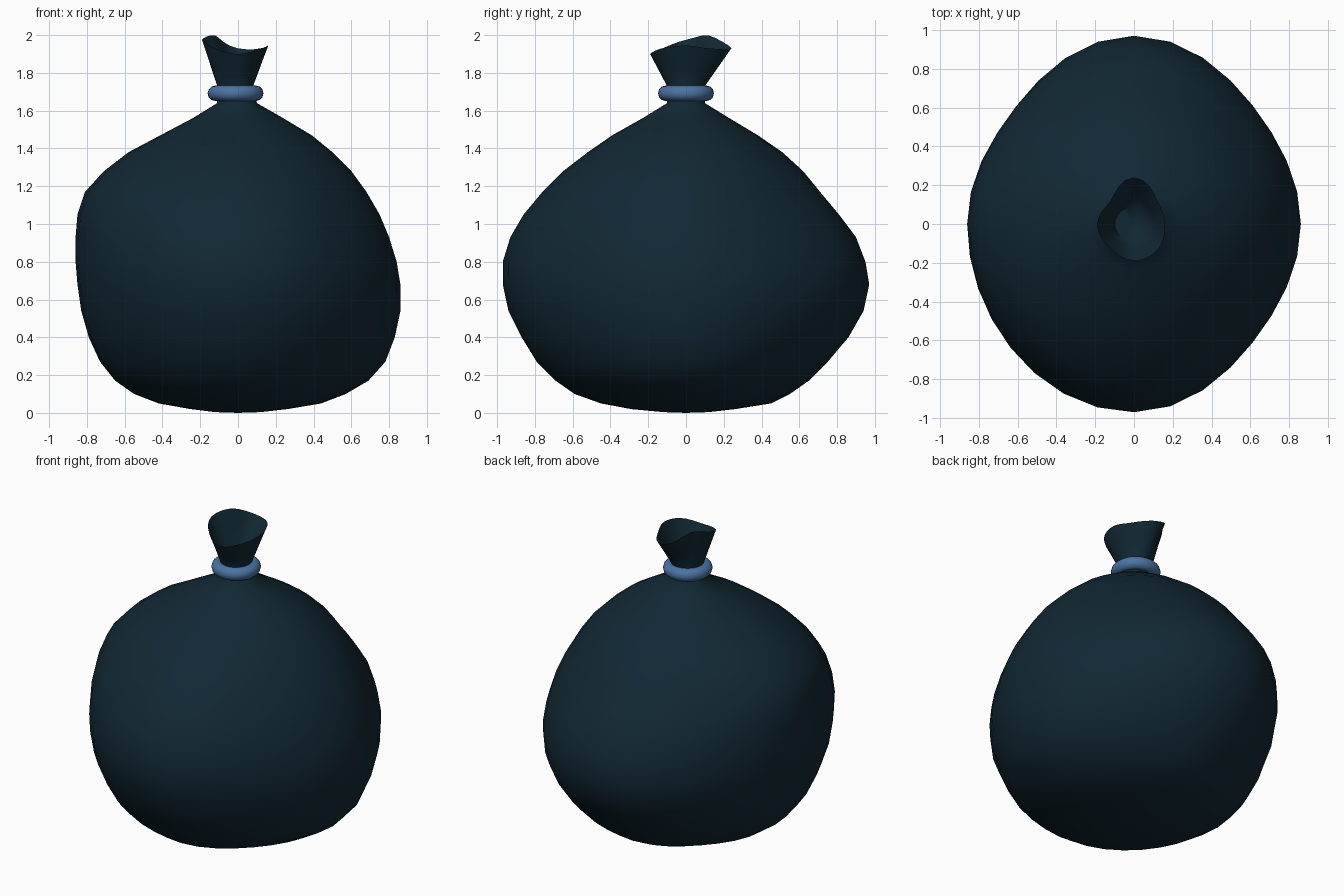
import bpy, bmesh, math

SEGMENTS = 32

old = bpy.data.objects.get("Cube")
if old:
    bpy.data.objects.remove(old, do_unlink=True)


def make_material(name, rgb, roughness):
    mat = bpy.data.materials.new(name)
    mat.use_nodes = True
    mat.diffuse_color = (*rgb, 1)
    shader = mat.node_tree.nodes["Principled BSDF"]
    shader.inputs["Base Color"].default_value = (*rgb, 1)
    shader.inputs["Roughness"].default_value = roughness
    return mat


def smooth(obj):
    bpy.ops.object.select_all(action="DESELECT")
    obj.select_set(True)
    bpy.context.view_layer.objects.active = obj
    bpy.ops.object.shade_smooth_by_angle(angle=math.radians(60))


def cyclic_spline(values, t):
    """Smooth closed curve through evenly spaced values."""
    n = len(values)
    i = math.floor(t)
    f = t - i
    a, b, c, d = (values[(i + k) % n] for k in (-1, 0, 1, 2))
    return b + f * (c - a + f * (2*a - 5*b + 4*c - d + f * (3*(b - c) + d - a))) / 2


def lopsided_ring(z, left, right, front, back):
    """Oval with its own reach in each of the four directions."""
    bulge = min(1, max(0, (1.64 - z) / 0.5))
    ring = []
    for k in range(SEGMENTS):
        angle = math.tau * k / SEGMENTS
        c, s = math.cos(angle), math.sin(angle)
        reach_x = right if c > 0 else left
        reach_y = back if s > 0 else front
        r = 1 / math.hypot(c / reach_x, s / reach_y)
        # the cloth is pulled in on the diagonals, least at -x -y
        dent = 0.01 if c < 0 and s < 0 else 0.05
        r *= 1 - dent * bulge * math.sin(2 * angle) ** 2
        ring.append((r * c, r * s, z))
    return ring


def blend(ring_a, ring_b, t):
    return [tuple(p + (q - p) * t for p, q in zip(a, b)) for a, b in zip(ring_a, ring_b)]


# Sack profile: height, then reach to -x, +x, -y, +y
profile = [
    (0.004, 0.12, 0.12, 0.12, 0.12),
    (0.02, 0.25, 0.26, 0.29, 0.26),
    (0.05, 0.42, 0.44, 0.45, 0.45),
    (0.10, 0.55, 0.57, 0.59, 0.55),
    (0.17, 0.65, 0.69, 0.69, 0.65),
    (0.27, 0.73, 0.78, 0.79, 0.75),
    (0.40, 0.79, 0.83, 0.87, 0.86),
    (0.54, 0.83, 0.86, 0.94, 0.94),
    (0.68, 0.85, 0.86, 0.97, 0.97),
    (0.80, 0.86, 0.84, 0.97, 0.95),
    (0.93, 0.86, 0.80, 0.93, 0.90),
    (1.05, 0.85, 0.75, 0.86, 0.81),
    (1.17, 0.81, 0.68, 0.76, 0.71),
    (1.28, 0.71, 0.60, 0.65, 0.62),
    (1.38, 0.58, 0.50, 0.52, 0.51),
    (1.47, 0.41, 0.39, 0.39, 0.38),
    (1.56, 0.24, 0.24, 0.23, 0.23),
    (1.64, 0.11, 0.10, 0.10, 0.10),
    (1.73, 0.11, 0.08, 0.10, 0.10),
]
rings = [lopsided_ring(*row) for row in profile]

# Wavy open mouth: radius and height every eighth turn from +x
rim_radius = [0.16, 0.17, 0.24, 0.17, 0.19, 0.175, 0.19, 0.18]
rim_height = [1.945, 1.93, 1.93, 1.998, 1.975, 1.93, 1.9, 1.93]
rim = []
for k in range(SEGMENTS):
    angle = math.tau * k / SEGMENTS
    t = 8 * k / SEGMENTS
    r = cyclic_spline(rim_radius, t)
    rim.append((r * math.cos(angle), r * math.sin(angle), cyclic_spline(rim_height, t)))

# Flared collar outside, then back down the inside of the mouth
neck = rings[-1]
rings += [blend(neck, rim, t) for t in (0.35, 0.7, 1)]
inner_neck = [(x * 0.9, y * 0.9, z + 0.01) for x, y, z in neck]
rings += [blend(inner_neck, rim, t) for t in (0.96, 0.68, 0.34, 0)]

bm = bmesh.new()
loops = [[bm.verts.new(p) for p in ring] for ring in rings]
for low, high in zip(loops, loops[1:]):
    for k in range(SEGMENTS):
        n = (k + 1) % SEGMENTS
        bm.faces.new((low[k], low[n], high[n], high[k]))
base = bm.verts.new((0, 0, 0))
floor = bm.verts.new((-0.01, 0, 1.73))
for k in range(SEGMENTS):
    n = (k + 1) % SEGMENTS
    bm.faces.new((base, loops[0][n], loops[0][k]))
    bm.faces.new((floor, loops[-1][k], loops[-1][n]))
mesh = bpy.data.meshes.new("sack")
bm.to_mesh(mesh)
bm.free()
sack = bpy.data.objects.new("sack", mesh)
bpy.context.collection.objects.link(sack)
mesh.materials.append(make_material("dark teal plastic", (0.0056, 0.021, 0.034), 0.6))
smooth(sack)

# Tie around the neck
bpy.ops.mesh.primitive_torus_add(
    major_segments=32, minor_segments=12, major_radius=0.107, minor_radius=0.041,
    location=(-0.013, 0, 1.692))
tie = bpy.context.object
tie.name = "neck_tie"
tie.data.materials.append(make_material("blue tie", (0.07, 0.17, 0.37), 0.6))
smooth(tie)
